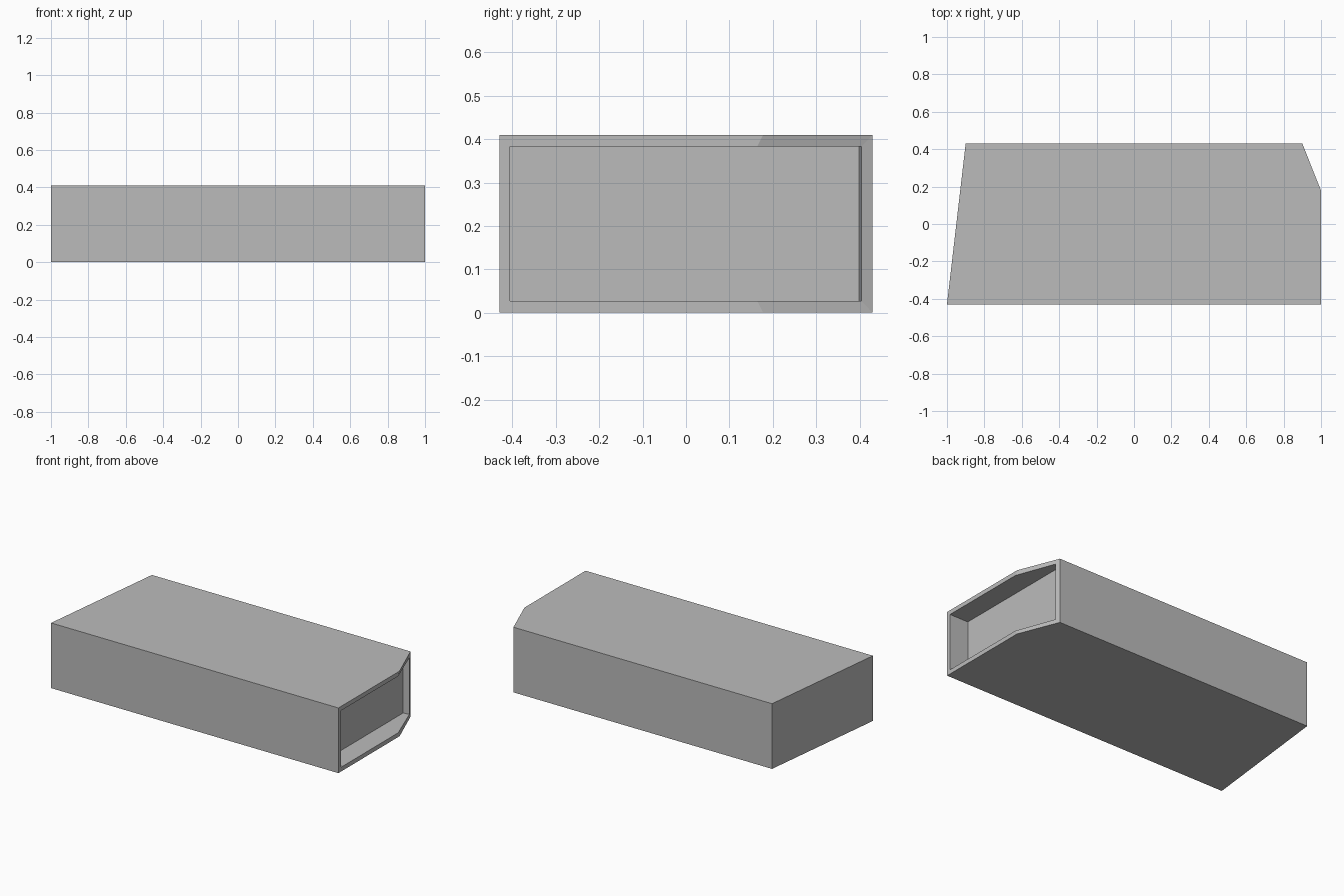
import bpy
import bmesh

cube = bpy.data.objects.get("Cube")
if cube:
    bpy.data.objects.remove(cube, do_unlink=True)

HEIGHT = 0.41
WALL = 0.027

grey = bpy.data.materials.new("plain_grey")
grey.use_nodes = True
colour = (0.5, 0.5, 0.5, 1)
grey.diffuse_color = colour
grey.node_tree.nodes["Principled BSDF"].inputs["Base Color"].default_value = colour

bm = bmesh.new()


def ring(plan, z):
    return [bm.verts.new((x, y, z)) for x, y in plan]


def walls(low, high, pairs):
    """Upright faces between two matching rings, along the given edges."""
    for a, b in pairs:
        bm.faces.new((low[a], low[b], high[b], high[a]))


# Plans start with the open end: front corner, bend, back corner
shell_plan = [(1, -0.43), (1, 0.178), (0.9, 0.43), (-0.9, 0.43), (-1, -0.43)]
recess_plan = [(1, -0.405), (1, 0.164), (0.91, 0.404), (0.87, 0.399), (0.87, -0.405)]

shell_low, shell_high = ring(shell_plan, 0), ring(shell_plan, HEIGHT)
recess_low, recess_high = ring(recess_plan, WALL), ring(recess_plan, HEIGHT - WALL)

# Closed outer shell and the walls of the shallow recess
closed_edges = [(2, 3), (3, 4), (4, 0)]
for low, high in ((shell_low, shell_high), (recess_low, recess_high)):
    bm.faces.new(low)
    bm.faces.new(high)
    walls(low, high, closed_edges)

# Thin rim around the open end
walls(shell_low, recess_low, [(0, 1), (1, 2)])
walls(recess_high, shell_high, [(0, 1), (1, 2)])
for i in (0, 2):
    bm.faces.new((shell_low[i], recess_low[i], recess_high[i], shell_high[i]))

bmesh.ops.recalc_face_normals(bm, faces=bm.faces[:])
mesh = bpy.data.meshes.new("hollow_ended_block")
bm.to_mesh(mesh)
bm.free()
mesh.materials.append(grey)
block = bpy.data.objects.new("hollow_ended_block", mesh)
bpy.context.collection.objects.link(block)
